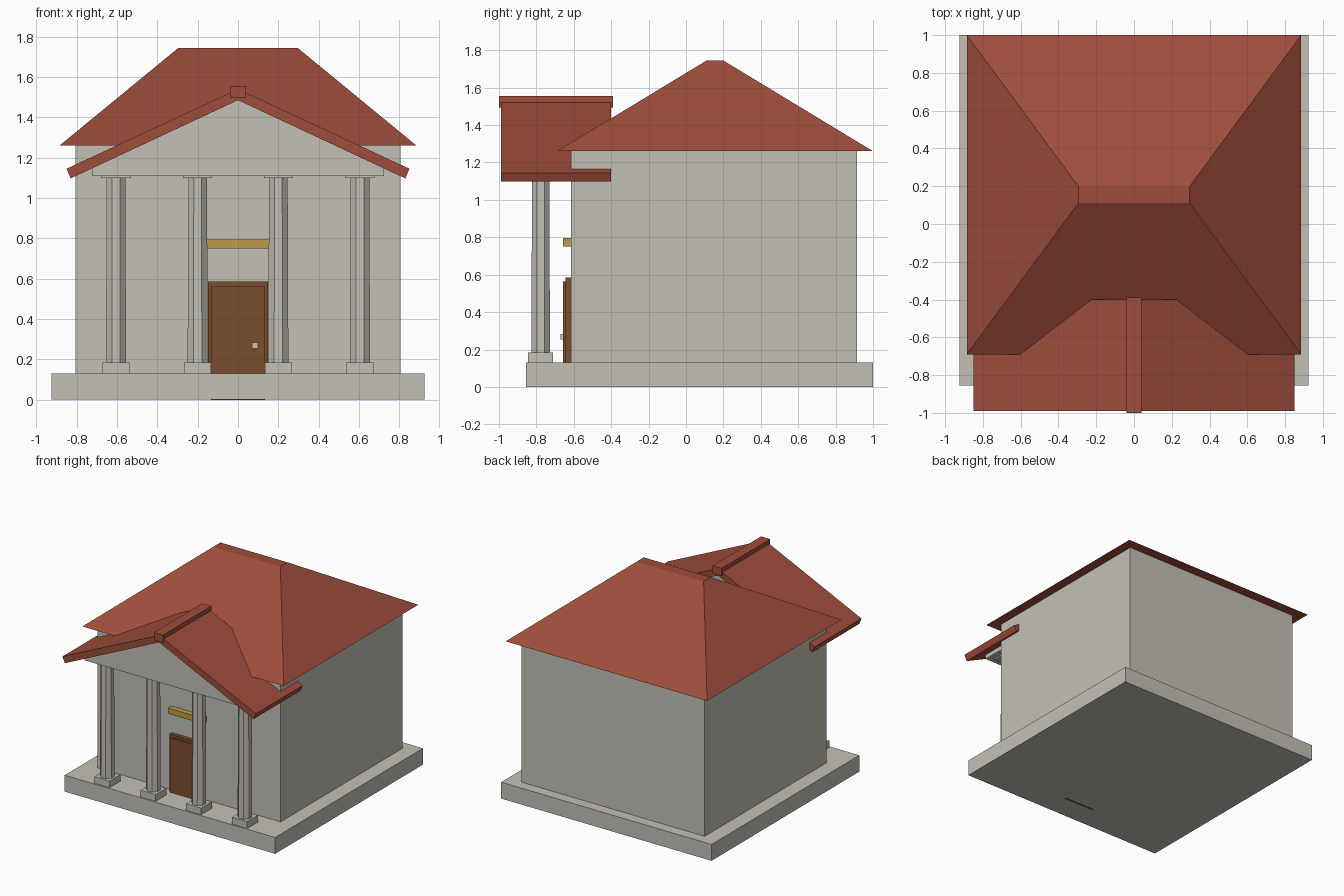
import bpy
import bmesh

cube = bpy.data.objects.get("Cube")
if cube:
    bpy.data.objects.remove(cube, do_unlink=True)


def material(name, rgb):
    m = bpy.data.materials.new(name)
    m.use_nodes = True
    m.diffuse_color = (*rgb, 1)
    for node in m.node_tree.nodes:
        if node.type == 'BSDF_PRINCIPLED':
            node.inputs["Base Color"].default_value = (*rgb, 1)
    return m


stone = material("stone grey", (0.55, 0.527, 0.468))
tile = material("roof red", (0.342, 0.074, 0.044))
wood = material("door brown", (0.195, 0.078, 0.026))
gold = material("sign gold", (0.515, 0.332, 0.063))
metal = material("pale metal", (0.6, 0.56, 0.45))


def finish(name, bm, mat):
    bmesh.ops.recalc_face_normals(bm, faces=bm.faces)
    mesh = bpy.data.meshes.new(name)
    bm.to_mesh(mesh)
    bm.free()
    mesh.materials.append(mat)
    obj = bpy.data.objects.new(name, mesh)
    bpy.context.collection.objects.link(obj)
    return obj


def loft(name, lower, upper, mat):
    """Solid between two matching rings of points."""
    bm = bmesh.new()
    a = [bm.verts.new(p) for p in lower]
    b = [bm.verts.new(p) for p in upper]
    bm.faces.new(a)
    bm.faces.new(b)
    for i in range(len(a)):
        j = (i + 1) % len(a)
        bm.faces.new((a[i], a[j], b[j], b[i]))
    return finish(name, bm, mat)


def rect(x0, x1, y0, y1, z):
    return [(x0, y0, z), (x1, y0, z), (x1, y1, z), (x0, y1, z)]


def box(name, x, y, z, mat):
    return loft(name, rect(*x, *y, z[0]), rect(*x, *y, z[1]), mat)


def extrude(name, profile, y, mat):
    """Profile in x and z, pushed along y."""
    return loft(name, [(px, y[0], pz) for px, pz in profile],
                [(px, y[1], pz) for px, pz in profile], mat)


# Plinth, main block and hipped roof
box("plinth", (-0.925, 0.925), (-0.855, 1.0), (0, 0.13), stone)
box("walls", (-0.805, 0.805), (-0.615, 0.915), (0.13, 1.26), stone)
loft("hip_roof", rect(-0.885, 0.885, -0.69, 1.0, 1.26),
     rect(-0.295, 0.295, 0.11, 0.2, 1.745), tile)

# Portico roof, ridge beam and pediment
half = [(0.85, 1.145), (0.83, 1.097)]
extrude("portico_roof", [(0, 1.54)] + half + [(0, 1.485)]
        + [(-x, z) for x, z in reversed(half)], (-0.99, -0.4), tile)
box("ridge_beam", (-0.04, 0.04), (-1.0, -0.39), (1.495, 1.556), tile)
box("architrave", (-0.725, 0.725), (-0.89, -0.61), (1.11, 1.19), stone)
extrude("pediment", [(-0.64, 1.19), (0.64, 1.19), (0, 1.49)], (-0.89, -0.61), stone)


# Eight-sided tapered columns with square bases and thin caps
def column(name, x, y=-0.777):
    box(name + "_base", (x - 0.067, x + 0.067), (y - 0.067, y + 0.067), (0.13, 0.183), stone)
    bm = bmesh.new()
    bmesh.ops.create_cone(bm, cap_ends=True, segments=8, radius1=0.054, radius2=0.05, depth=0.92)
    shaft = finish(name + "_shaft", bm, stone)
    shaft.location = (x, y, 0.64)
    shaft.rotation_euler.z = 0.3927
    box(name + "_cap", (x - 0.072, x + 0.072), (y - 0.067, y + 0.067), (1.1, 1.112), stone)


for side, sign in (("left", 1), ("right", -1)):
    column(side + "_outer_column", sign * 0.605)
    column(side + "_inner_column", sign * 0.2)

# Door, handle and sign
box("door_frame", (-0.15, 0.15), (-0.645, -0.61), (0.13, 0.585), wood)
box("door_leaf", (-0.135, 0.135), (-0.658, -0.64), (-0.001, 0.563), wood)
box("door_handle", (0.07, 0.1), (-0.67, -0.655), (0.253, 0.283), metal)
box("sign_board", (-0.155, 0.155), (-0.658, -0.61), (0.75, 0.795), gold)
